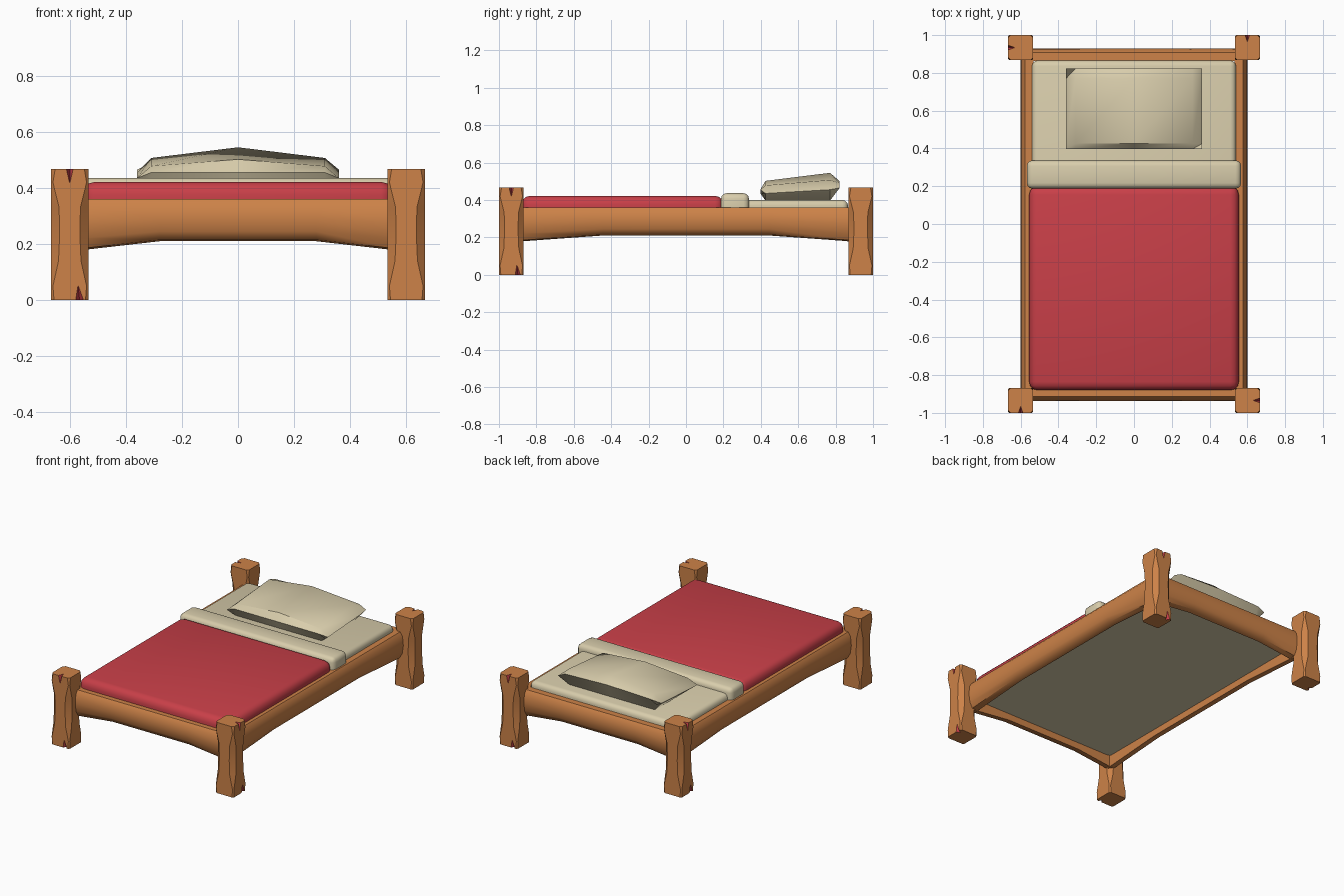
import bpy, bmesh, math
from mathutils import Matrix, Vector

if "Cube" in bpy.data.objects:
    bpy.data.objects.remove(bpy.data.objects["Cube"])


def material(name, rgb):
    m = bpy.data.materials.new(name)
    m.diffuse_color = (*rgb, 1)
    m.use_nodes = True
    m.node_tree.nodes["Principled BSDF"].inputs["Base Color"].default_value = m.diffuse_color
    return m


WOOD = material("orange wood", (0.61, 0.225, 0.065))
RED = material("red cloth", (0.58, 0.05, 0.065))
LINEN = material("cream linen", (0.69, 0.61, 0.41))


def finish(name, bm, mats, angle=40):
    bmesh.ops.recalc_face_normals(bm, faces=bm.faces[:])
    me = bpy.data.meshes.new(name)
    bm.to_mesh(me)
    bm.free()
    ob = bpy.data.objects.new(name, me)
    bpy.context.collection.objects.link(ob)
    for m in mats:
        me.materials.append(m)
    bpy.ops.object.select_all(action='DESELECT')
    ob.select_set(True)
    bpy.context.view_layer.objects.active = ob
    bpy.ops.object.shade_smooth_by_angle(angle=math.radians(angle))
    return ob


def loft(bm, rings):
    """Skin closed rings of points, capping both ends; returns rows of faces."""
    vs = [[bm.verts.new(p) for p in r] for r in rings]
    n = len(vs[0])
    rows = [[bm.faces.new((a[i], a[(i + 1) % n], b[(i + 1) % n], b[i])) for i in range(n)]
            for a, b in zip(vs, vs[1:])]
    bm.faces.new(vs[0])
    bm.faces.new(vs[-1])
    return rows


def soft_box(name, lo, hi, mat, bevel, segments=3):
    """Box whose top and upright edges are rounded."""
    bm = bmesh.new()
    lo, hi = Vector(lo), Vector(hi)
    bmesh.ops.create_cube(bm, size=1)
    for v in bm.verts:
        v.co = Vector([l + (c + 0.5) * (h - l) for c, l, h in zip(v.co, lo, hi)])
    edges = [e for e in bm.edges if max(v.co.z for v in e.verts) > hi.z - 1e-4]
    bmesh.ops.bevel(bm, geom=edges, offset=bevel, segments=segments, profile=0.5,
                    affect='EDGES', clamp_overlap=True)
    return finish(name, bm, [mat], 50)


# Posts: square ends, chamfered waist, split at the top and bottom of one face
def post(name, x, y, turn):
    bm = bmesh.new()
    h = 0.066
    # height, corner chamfer, split half width, split depth, split offset
    levels = [(0, .010, .014, .022, .035), (.05, .006, .001, 0, .030), (.14, .026, .001, 0, .015),
              (.235, .030, .001, 0, 0), (.33, .028, .001, 0, 0), (.42, .006, .001, 0, 0),
              (.467, .014, .012, .035, 0)]
    rings = []
    for z, c, w, d, o in levels:
        pts = [(-h + c, -h), (o - w, -h), (o, -h + d), (o + w, -h), (h - c, -h), (h, -h + c),
               (h, h - c), (h - c, h), (-h + c, h), (-h, h - c), (-h, -h + c)]
        rings.append([(px, py, z) for px, py in pts])
    rows = loft(bm, rings)
    for row in (rows[0], rows[-1]):
        for i in (1, 2):
            row[i].material_index = 1
    bm.transform(Matrix.Translation((x, y, 0)) @ Matrix.Rotation(turn, 4, 'Z'))
    finish(name, bm, [WOOD, RED], 35)


for name, sx, sy, k in (("front_left_post", -1, -1, 0), ("front_right_post", 1, -1, 1),
                        ("back_right_post", 1, 1, 2), ("back_left_post", -1, 1, 3)):
    post(name, sx * 0.6, sy * 0.934, k * math.pi / 2)


# Rails: rounded outside, flat inside, deeper towards the posts
def rail(name, half, inner, turn):
    bm = bmesh.new()
    profile = [(0, .36), (.045, .36), (.062, .338), (.068, .29), (.06, .245), (.04, .215), (0, .21)]
    rings = []
    for t, drop in ((-1, .032), (-.5, 0), (.5, 0), (1, .032)):
        rings.append([(t * half, -inner - d, z - drop * (.36 - z) / .15) for d, z in profile])
    loft(bm, rings)
    bm.transform(Matrix.Rotation(turn, 4, 'Z'))
    finish(name, bm, [WOOD], 50)


rail("front_rail", 0.56, 0.868, 0)
rail("back_rail", 0.56, 0.862, math.pi)
rail("right_rail", 0.89, 0.533, math.pi / 2)
rail("left_rail", 0.89, 0.533, -math.pi / 2)

# Bedding
soft_box("mattress", (-.54, -.868, .255), (.54, .866, .40), LINEN, .03)
soft_box("blanket", (-.555, -.88, .355), (.555, .20, .422), RED, .045)
soft_box("folded_sheet", (-.567, .187, .358), (.567, .337, .436), LINEN, .03)

# Pillow: low-poly cushion, thicker towards the head of the bed
bm = bmesh.new()
XS = (-.36, -.31, 0, .31, .36)
YS = (.397, .425, .77, .822)
TOP = ((.455, .455, .455, .455, .455), (.455, .478, .502, .478, .455),
       (.475, .507, .545, .507, .475), (.485, .49, .50, .49, .485))
grid = {}
for j, y in enumerate(YS):
    for i, x in enumerate(XS):
        rim = i in (0, 4) or j in (0, 3)
        z = TOP[j][i] - (.02 if i in (0, 4) else 0)
        grid[i, j, 1] = bm.verts.new((x, y, z))
        grid[i, j, 0] = grid[i, j, 1] if rim else bm.verts.new((x, y, .397))
for j in range(3):
    for i in range(4):
        for s in (0, 1):
            bm.faces.new([grid[a, b, s] for a, b in ((i, j), (i + 1, j), (i + 1, j + 1), (i, j + 1))])
finish("pillow", bm, [LINEN], 45)
